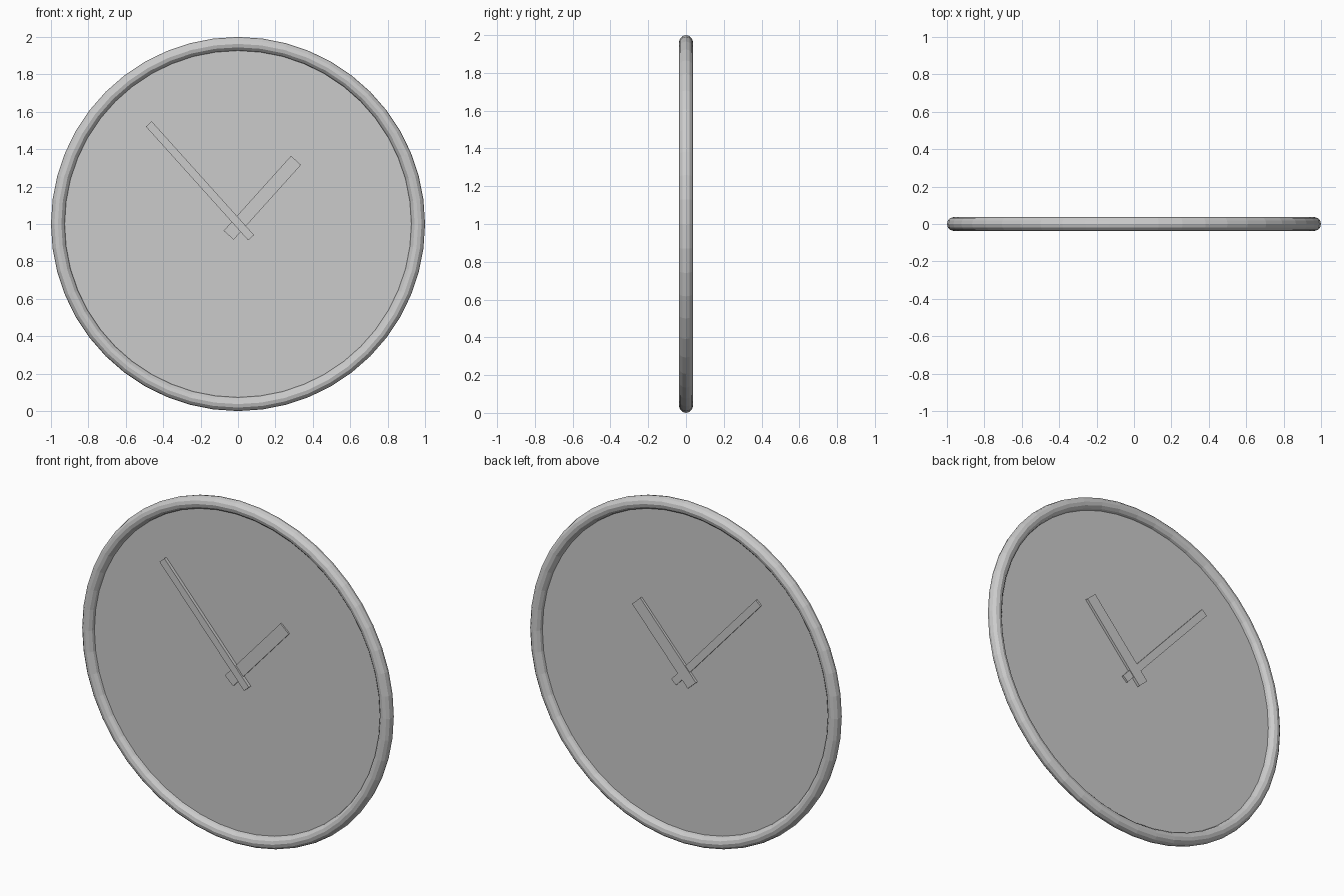
import bpy
import math
from mathutils import Vector

if "Cube" in bpy.data.objects:
    bpy.data.objects.remove(bpy.data.objects["Cube"])

CENTRE_Z = 1.0
FACING = (math.pi / 2, 0, 0)  # lay round parts in the xz plane

# Rounded rim
bpy.ops.mesh.primitive_torus_add(
    major_radius=0.963, minor_radius=0.037, major_segments=48, minor_segments=12,
    location=(0, 0, CENTRE_Z), rotation=FACING)
bpy.context.object.name = "rim"

# Thin dial plate
bpy.ops.mesh.primitive_cylinder_add(
    vertices=48, radius=0.955, depth=0.006,
    location=(0, 0, CENTRE_Z), rotation=FACING)
bpy.context.object.name = "dial"


def hand(name, tail, tip, width, y_front, y_back):
    """Straight bar from tail to tip (x, z), passing through the dial."""
    a, b = Vector(tail), Vector(tip)
    mid, span = (a + b) / 2, b - a
    bpy.ops.mesh.primitive_cube_add(
        size=1, location=(mid.x, (y_front + y_back) / 2, mid.y),
        rotation=(0, math.atan2(span.x, span.y), 0))
    obj = bpy.context.object
    obj.name = name
    obj.scale = (width, y_back - y_front, span.length)


# Hands, visible from both sides of the dial
hand("minute_hand", (0.07, 0.927), (-0.477, 1.535), 0.042, -0.022, 0.014)
hand("hour_hand", (-0.05, 0.94), (0.31, 1.34), 0.072, -0.012, 0.018)
